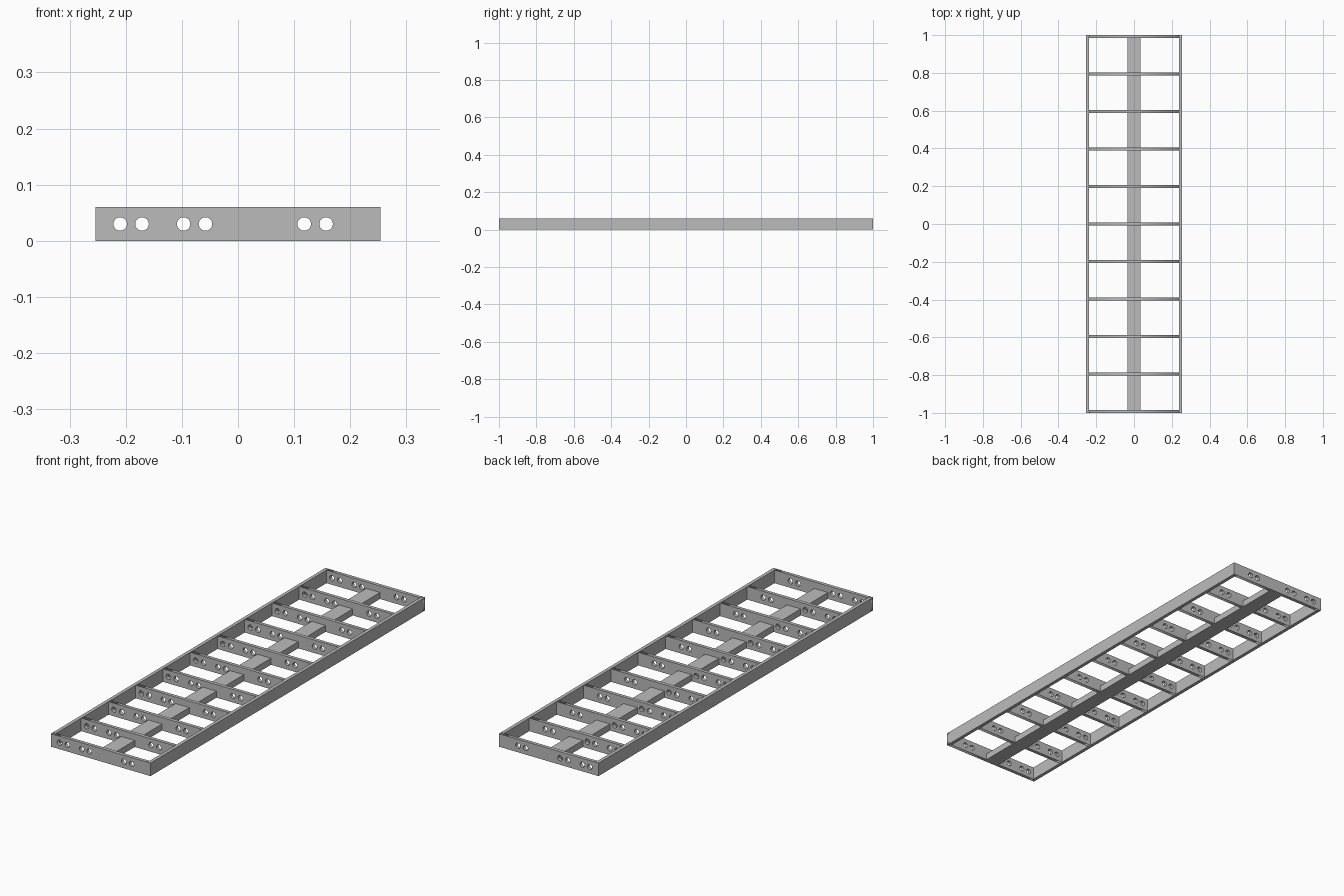
import bpy, math
from mathutils import Matrix

cube = bpy.data.objects.get("Cube")
if cube:
    bpy.data.objects.remove(cube)

W, L, H, T = 0.254, 1.0, 0.06, 0.016   # half width, half length, height, board thickness
HOLES = [-0.21, -0.171, -0.097, -0.058, 0.118, 0.157]
HOLE_R = 0.012

grey = bpy.data.materials.new("frame grey")
grey.use_nodes = True
COLOUR = (0.5, 0.5, 0.5, 1)
grey.diffuse_color = COLOUR
grey.node_tree.nodes["Principled BSDF"].inputs["Base Color"].default_value = COLOUR


def box(name, x0, x1, y0, y1, z0, z1):
    bpy.ops.mesh.primitive_cube_add(size=1, location=((x0 + x1) / 2, (y0 + y1) / 2, (z0 + z1) / 2))
    ob = bpy.context.object
    ob.name = name
    ob.data.transform(Matrix.Diagonal((x1 - x0, y1 - y0, z1 - z0, 1)))
    ob.data.materials.append(grey)


def drilled_board(half_width, thickness):
    """Upright board across x, outlined and drilled as a filled curve."""
    cu = bpy.data.curves.new("board_outline", "CURVE")
    cu.dimensions, cu.fill_mode = "2D", "BOTH"
    cu.extrude = thickness / 2
    loops = [[(-half_width, 0), (half_width, 0), (half_width, H), (-half_width, H)]]
    for cx in HOLES:
        angles = [math.tau * i / 32 for i in range(32)]
        loops.append([(cx + HOLE_R * math.cos(a), H / 2 + HOLE_R * math.sin(a)) for a in angles])
    for pts in loops:
        sp = cu.splines.new("POLY")
        sp.points.add(len(pts) - 1)
        for p, (x, z) in zip(sp.points, pts):
            p.co = (x, z, 0, 1)
        sp.use_cyclic_u = True
    tmp = bpy.data.objects.new("board_outline", cu)
    bpy.context.collection.objects.link(tmp)
    deps = bpy.context.evaluated_depsgraph_get()
    mesh = bpy.data.meshes.new_from_object(tmp.evaluated_get(deps))
    bpy.data.objects.remove(tmp)
    mesh.transform(Matrix.Rotation(math.pi / 2, 4, "X"))
    mesh.materials.clear()
    mesh.materials.append(grey)
    return mesh


# Side rails
box("left_rail", W - T, W, -L, L, 0, H)
box("right_rail", -W, -W + T, -L, L, 0, H)

# End boards span the full width, inner joists sit between the rails
end_mesh = drilled_board(W, T)
joist_mesh = drilled_board(W - T, T)
for i in range(11):
    end = i in (0, 10)
    y = -L + T / 2 + i * (2 * L - T) / 10
    ob = bpy.data.objects.new("end_board" if end else "cross_joist", end_mesh if end else joist_mesh)
    ob.location.y = y
    bpy.context.collection.objects.link(ob)

# Low central spine
box("centre_spine", -0.035, 0.035, -L + T, L - T, 0, 0.03)
